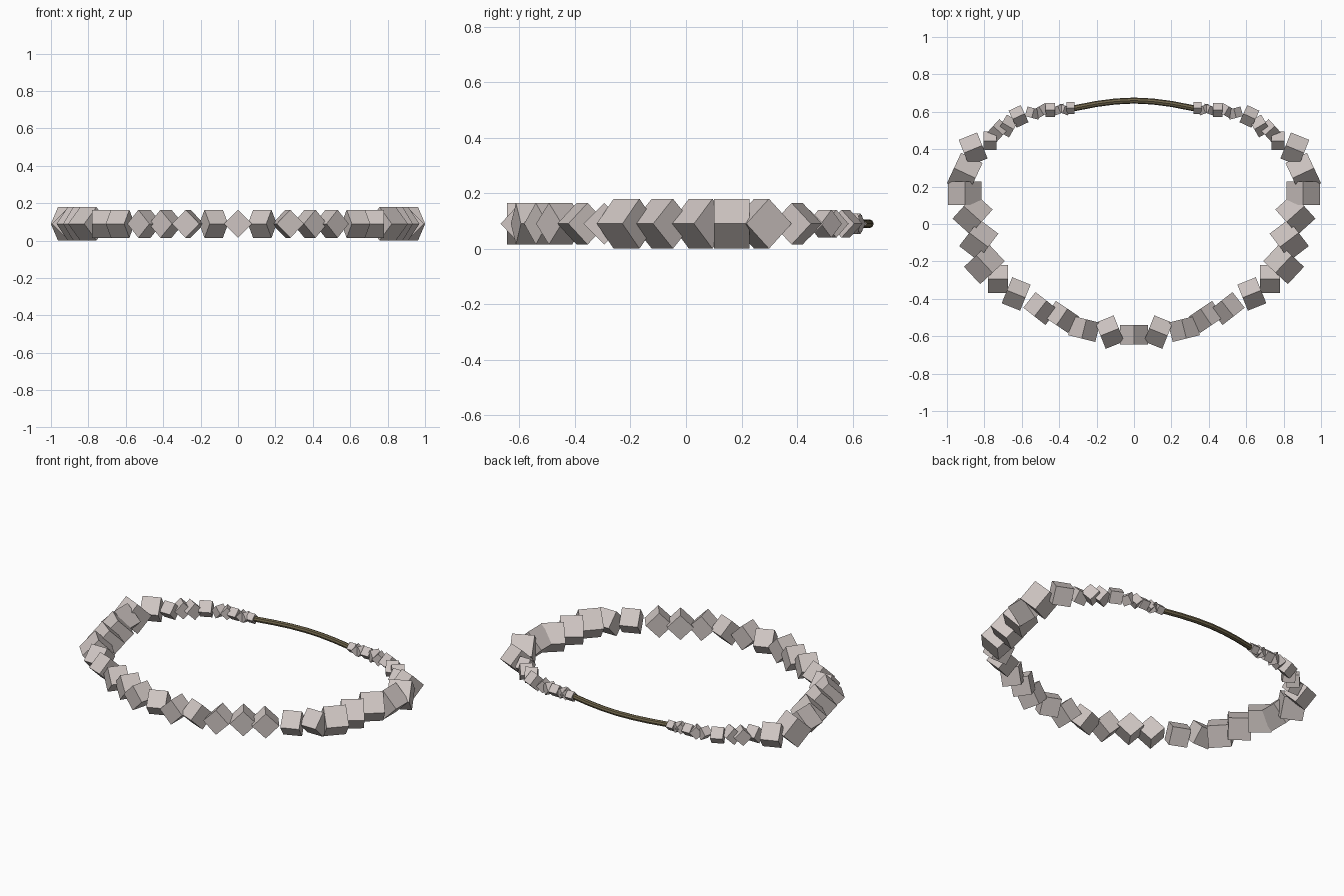
import bpy
from math import radians, pi
from mathutils import Matrix

if "Cube" in bpy.data.objects:
    bpy.data.objects.remove(bpy.data.objects["Cube"])

Z = 0.09


def material(name, color):
    m = bpy.data.materials.new(name)
    m.diffuse_color = (*color, 1)
    m.use_nodes = True
    m.node_tree.nodes["Principled BSDF"].inputs["Base Color"].default_value = m.diffuse_color
    return m


stone = material("stone", (0.62, 0.56, 0.54))
cord_mat = material("cord", (0.16, 0.13, 0.07))


def bead(name, x, y, size, angle):
    """Cube standing on one edge, its ridge turned to the given plan angle."""
    bpy.ops.mesh.primitive_cube_add(size=size)
    o = bpy.context.object
    o.name = name
    o.matrix_world = (Matrix.Translation((x, y, Z))
                      @ Matrix.Rotation(radians(angle), 4, 'Z')
                      @ Matrix.Rotation(pi / 4, 4, 'X'))
    o.data.materials.append(stone)


# Right-hand beads from front to back: x, y, ridge angle, grouped by cube size
groups = [
    (0.106, [(0.13, -0.578, -22), (0.267, -0.561, 104), (0.385, -0.497, 124),
             (0.50, -0.452, 128), (0.63, -0.374, 22), (0.727, -0.294, 0)]),
    (0.127, [(0.80, -0.214, 47), (0.83, -0.085, 37), (0.863, 0.053, 42),
             (0.904, 0.165, 90), (0.905, 0.272, 25)]),
    (0.106, [(0.86, 0.40, -22)]),
    (0.071, [(0.77, 0.445, 0), (0.727, 0.50, 42), (0.674, 0.524, 30),
             (0.617, 0.575, -25)]),
    (0.053, [(0.54, 0.593, 105), (0.495, 0.605, 60), (0.448, 0.61, 0)]),
    (0.044, [(0.40, 0.612, 70), (0.375, 0.612, 110), (0.34, 0.62, 0)]),
]

# Front centre bead, then mirrored pairs
bead("front_bead", 0, -0.592, 0.106, 90)
for size, beads in groups:
    for x, y, angle in beads:
        bead("right_bead", x, y, size, angle)
        bead("left_bead", -x, y, size, -angle)

# Bare cord across the back
curve = bpy.data.curves.new("back_cord", 'CURVE')
curve.dimensions = '3D'
curve.bevel_depth = 0.016
curve.bevel_resolution = 2
curve.use_fill_caps = True
points = [(-0.35, 0.613), (-0.2, 0.642), (-0.1, 0.655), (0, 0.66),
          (0.1, 0.655), (0.2, 0.642), (0.35, 0.613)]
spline = curve.splines.new('POLY')
spline.points.add(len(points) - 1)
for p, (x, y) in zip(spline.points, points):
    p.co = (x, y, Z, 1)
spline.use_smooth = False
curve.materials.append(cord_mat)
cord = bpy.data.objects.new("back_cord", curve)
bpy.context.collection.objects.link(cord)
